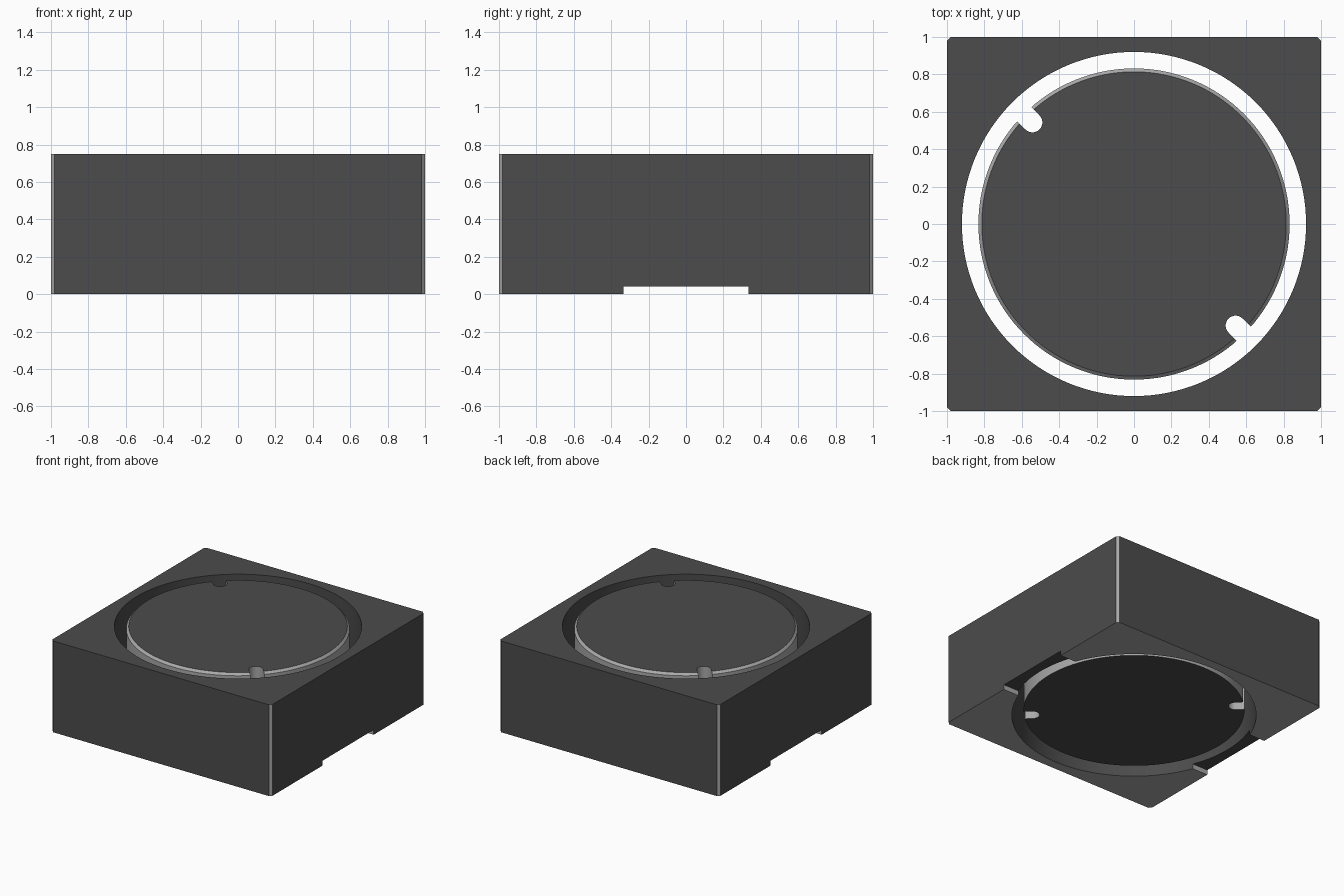
import bpy, bmesh, math

if "Cube" in bpy.data.objects:
    bpy.data.objects.remove(bpy.data.objects["Cube"], do_unlink=True)

HEIGHT = 0.75
HOLE_R = 0.92
DISC_R = 0.832
CHANNEL_H, CHANNEL_W = 0.04, 0.333
CHAMFER = 0.02
SEGMENTS = 128


def material(name, value):
    m = bpy.data.materials.new(name)
    m.use_nodes = True
    colour = (value, value, value, 1.0)
    m.diffuse_color = colour
    m.node_tree.nodes["Principled BSDF"].inputs["Base Color"].default_value = colour
    return m


MATERIALS = [material("dark grey", 0.072), material("light grey", 0.40)]


def prism(name, outline, z0, z1):
    """Extrude a closed xy outline from z0 to z1."""
    bm = bmesh.new()
    base = bm.faces.new([bm.verts.new((x, y, z0)) for x, y in outline])
    top = bmesh.ops.extrude_face_region(bm, geom=[base])["geom"]
    bmesh.ops.translate(bm, vec=(0, 0, z1 - z0),
                        verts=[v for v in top if isinstance(v, bmesh.types.BMVert)])
    bmesh.ops.recalc_face_normals(bm, faces=bm.faces)
    mesh = bpy.data.meshes.new(name)
    bm.to_mesh(mesh)
    bm.free()
    obj = bpy.data.objects.new(name, mesh)
    bpy.context.collection.objects.link(obj)
    return obj


def circle(radius, start=0.0, sweep=2 * math.pi, count=SEGMENTS):
    return [(radius * math.cos(start + sweep * i / count),
             radius * math.sin(start + sweep * i / count)) for i in range(count)]


def activate(obj):
    bpy.ops.object.select_all(action="DESELECT")
    obj.select_set(True)
    bpy.context.view_layer.objects.active = obj


def cut(obj, cutter):
    """Subtract the cutter and throw it away."""
    cutter.hide_render = True
    mod = obj.modifiers.new("cut", "BOOLEAN")
    mod.operation, mod.solver, mod.object = "DIFFERENCE", "EXACT", cutter
    activate(obj)
    bpy.ops.object.modifier_apply(modifier=mod.name)
    bpy.data.objects.remove(cutter, do_unlink=True)


def finish(obj, is_light):
    """Colour faces by rule and smooth the curved walls."""
    obj.data.materials.clear()
    for m in MATERIALS:
        obj.data.materials.append(m)
    for p in obj.data.polygons:
        p.material_index = int(is_light(p.center, p.normal))
    activate(obj)
    bpy.ops.object.shade_smooth_by_angle(angle=math.radians(25))


# Square housing with chamfered upright corners
c = 1 - CHAMFER
housing = prism("housing", [(1, -c), (1, c), (c, 1), (-c, 1),
                            (-1, c), (-1, -c), (-c, -1), (c, -1)], 0, HEIGHT)

# Round through hole and the shallow channel underneath, running left to right
cut(housing, prism("hole_cutter", circle(HOLE_R), -0.1, HEIGHT + 0.1))
w = CHANNEL_W
cut(housing, prism("channel_cutter", [(-1.1, -w), (1.1, -w), (1.1, w), (-1.1, w)],
                   -0.1, CHANNEL_H))


def housing_light(centre, normal):
    corner = abs(centre.x) > 0.95 and abs(centre.y) > 0.95 and abs(normal.z) < 0.5
    underside = normal.z < -0.9 and centre.z < 0.01
    channel_side = abs(normal.y) > 0.9 and abs(centre.y) < 0.4 and centre.z < CHANNEL_H
    return corner or underside or channel_side


finish(housing, housing_light)

# Loose centre disc with a chamfered top rim
disc = prism("centre_disc", circle(DISC_R), CHANNEL_H, HEIGHT)
bm = bmesh.new()
bm.from_mesh(disc.data)
rim = [e for e in bm.edges if all(v.co.z > HEIGHT - 0.001 for v in e.verts)]
bmesh.ops.bevel(bm, geom=rim, offset=0.018, segments=1, affect="EDGES")
bm.to_mesh(disc.data)
bm.free()

# Two round-ended slots on opposite sides of the disc
for angle in (math.radians(135), math.radians(-45)):
    r, inner = 0.053, 0.768
    arc = [(inner + x, y) for x, y in circle(r, math.pi / 2, math.pi, 24)]
    outline = arc + [(inner, -r), (1, -r), (1, r)]
    slot = prism("slot_cutter",
                 [(x * math.cos(angle) - y * math.sin(angle),
                   x * math.sin(angle) + y * math.cos(angle)) for x, y in outline],
                 -0.1, HEIGHT + 0.1)
    cut(disc, slot)

finish(disc, lambda centre, normal: abs(normal.z) < 0.9)
